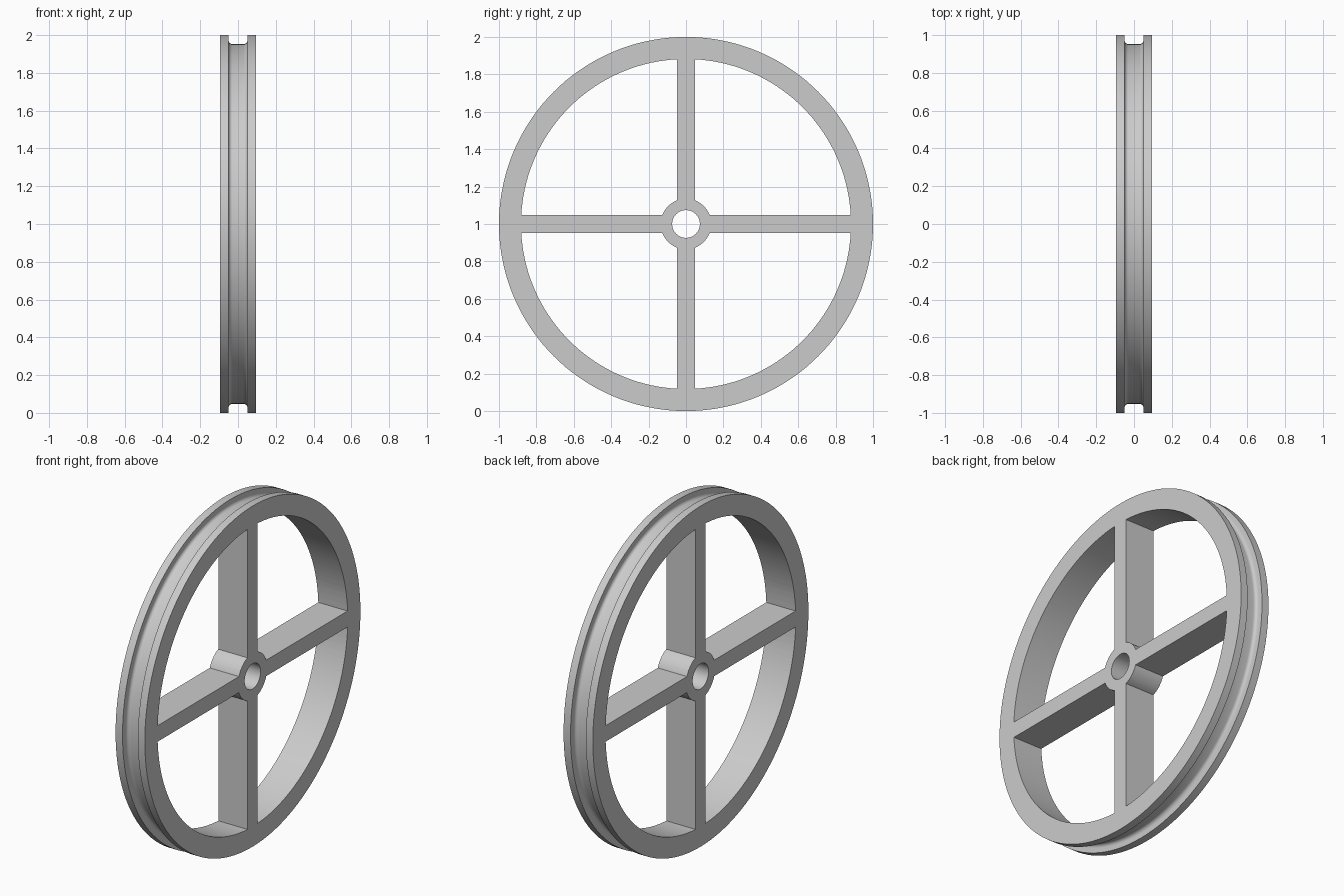
import bpy, bmesh
from math import sin, cos, pi, asin

if "Cube" in bpy.data.objects:
    bpy.data.objects.remove(bpy.data.objects["Cube"], do_unlink=True)

HALF_W = 0.095      # half thickness of the wheel
R_OUT, R_RIM, R_HUB, R_BORE = 1.0, 0.882, 0.135, 0.074
SPOKE = 0.047       # half width of a spoke
GROOVE, FLOOR, FILLET = 0.05, 0.953, 0.02
SEGMENTS = 144

grey = bpy.data.materials.new("grey metal")
grey.use_nodes = True
colour = (0.6, 0.6, 0.6, 1)
grey.diffuse_color = colour
grey.node_tree.nodes["Principled BSDF"].inputs["Base Color"].default_value = colour


def make_object(name, bm):
    bmesh.ops.recalc_face_normals(bm, faces=bm.faces)
    mesh = bpy.data.meshes.new(name)
    bm.to_mesh(mesh)
    bm.free()
    mesh.materials.append(grey)
    obj = bpy.data.objects.new(name, mesh)
    bpy.context.collection.objects.link(obj)
    return obj


def lathe(name, profile):
    """Turn a closed (x, radius) profile around the wheel axle."""
    bm = bmesh.new()
    rings = []
    for i in range(SEGMENTS):
        a = 2 * pi * i / SEGMENTS
        rings.append([bm.verts.new((x, r * cos(a), 1 + r * sin(a))) for x, r in profile])
    n = len(profile)
    for i, ring in enumerate(rings):
        after = rings[(i + 1) % SEGMENTS]
        for j in range(n):
            k = (j + 1) % n
            bm.faces.new((ring[j], ring[k], after[k], after[j]))
    return make_object(name, bm)


def arc(radius, steps):
    """Arc between two neighbouring spokes."""
    edge = asin(SPOKE / radius)
    span = pi / 2 - 2 * edge
    return [(radius * cos(edge + span * i / steps), radius * sin(edge + span * i / steps))
            for i in range(steps + 1)]


def window_cutter():
    """Four openings between hub, spokes and rim."""
    bm = bmesh.new()
    outline = arc(R_RIM, 36) + arc(R_HUB, 12)[::-1]
    for turn in range(4):
        c, s = cos(turn * pi / 2), sin(turn * pi / 2)
        ends = [[bm.verts.new((x, y * c - z * s, 1 + y * s + z * c)) for y, z in outline]
                for x in (-2 * HALF_W, 2 * HALF_W)]
        for end in ends:
            bm.faces.new(end)
        for i in range(len(outline)):
            k = (i + 1) % len(outline)
            bm.faces.new((ends[0][i], ends[0][k], ends[1][k], ends[1][i]))
    obj = make_object("window_cutter", bm)
    obj.hide_render = True
    return obj


# Grooved disc with an axle bore
fillet = [(GROOVE - FILLET * (1 - cos(a)), FLOOR + FILLET * (1 - sin(a)))
          for a in (i * pi / 12 for i in range(7))]
right = [(HALF_W, R_BORE), (HALF_W, R_OUT), (GROOVE, R_OUT)] + fillet
wheel = lathe("spoked_pulley_wheel", right + [(-x, r) for x, r in reversed(right)])

# Cut the openings to leave hub, spokes and rim
cutter = window_cutter()
cut = wheel.modifiers.new("windows", "BOOLEAN")
cut.operation = "DIFFERENCE"
cut.solver = "EXACT"
cut.object = cutter
bpy.ops.object.select_all(action="DESELECT")
wheel.select_set(True)
bpy.context.view_layer.objects.active = wheel
bpy.ops.object.modifier_apply(modifier=cut.name)
bpy.data.objects.remove(cutter, do_unlink=True)
bpy.ops.object.shade_smooth_by_angle(angle=pi / 6)
